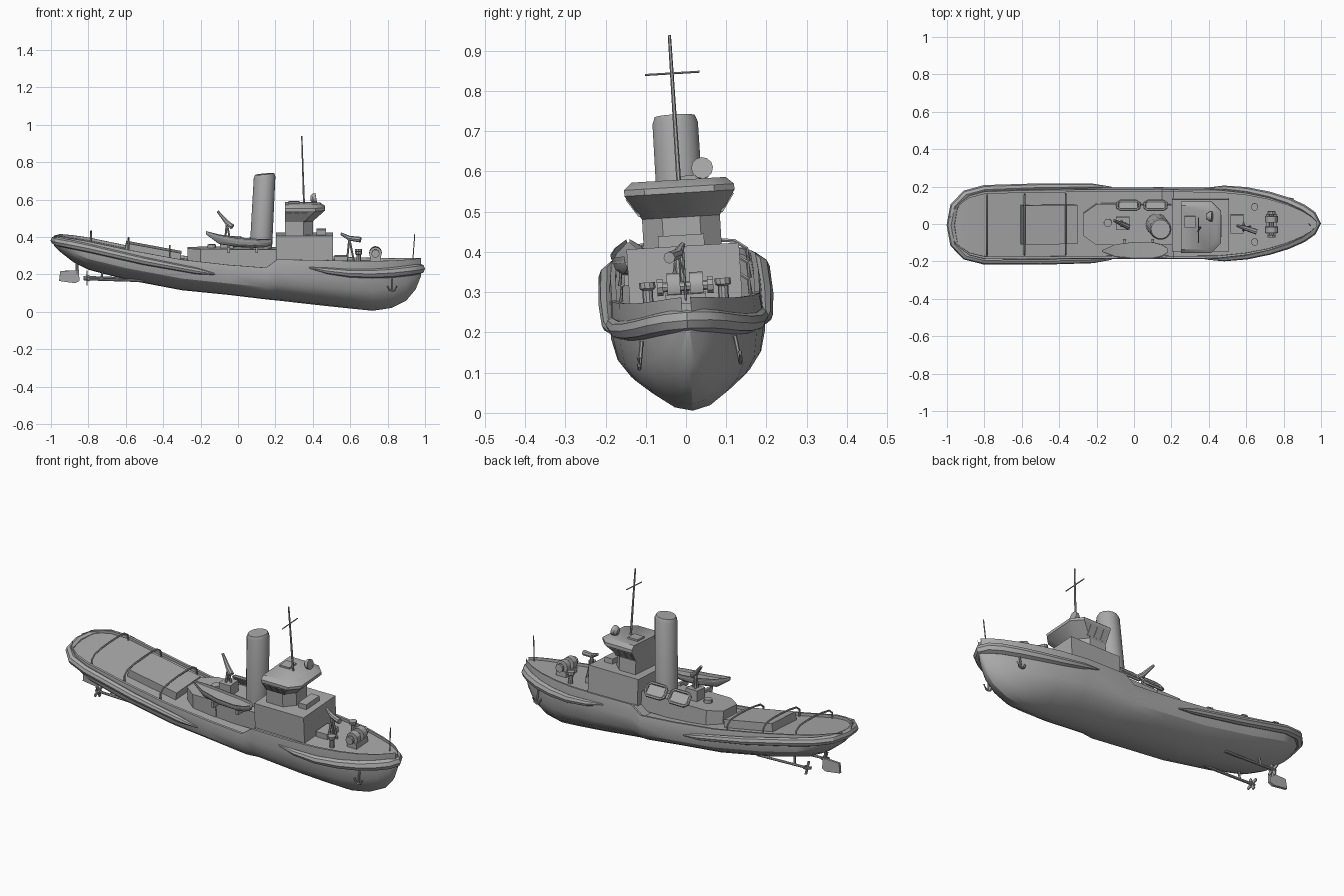
import bpy, bmesh, math
from mathutils import Matrix, Vector

if "Cube" in bpy.data.objects:
    bpy.data.objects.remove(bpy.data.objects["Cube"])

grey = bpy.data.materials.new("hull_grey")
grey.use_nodes = True
grey.diffuse_color = (.4, .4, .4, 1)
grey.node_tree.nodes["Principled BSDF"].inputs["Base Color"].default_value = (.4, .4, .4, 1)

# The whole vessel heels slightly about its long axis
PIVOT = Matrix.Translation((0, 0, .28))
HEEL = PIVOT @ Matrix.Rotation(math.radians(3.5), 4, 'X') @ PIVOT.inverted()


def finish(bm, name):
    bmesh.ops.recalc_face_normals(bm, faces=bm.faces[:])
    mesh = bpy.data.meshes.new(name)
    bm.to_mesh(mesh)
    bm.free()
    mesh.transform(HEEL)
    mesh.materials.append(grey)
    obj = bpy.data.objects.new(name, mesh)
    bpy.context.collection.objects.link(obj)
    bpy.ops.object.select_all(action='DESELECT')
    obj.select_set(True)
    bpy.context.view_layer.objects.active = obj
    bpy.ops.object.shade_smooth_by_angle(angle=math.radians(30))
    return obj


def loft(name, rings, closed=False):
    """Skin a row of equal rings of points, with capped ends unless closed."""
    bm = bmesh.new()
    rows = [[bm.verts.new(p) for p in ring] for ring in rings]
    n = len(rows[0])
    pairs = list(zip(rows, rows[1:])) + ([(rows[-1], rows[0])] if closed else [])
    for a, b in pairs:
        for i in range(n):
            j = (i + 1) % n
            bm.faces.new((a[i], a[j], b[j], b[i]))
    if not closed:
        bm.faces.new(rows[0])
        bm.faces.new(rows[-1])
    return finish(bm, name)


def box(name, centre, size, axis='X', turn=0):
    bm = bmesh.new()
    m = (Matrix.Translation(centre) @ Matrix.Rotation(math.radians(turn), 4, axis)
         @ Matrix.Diagonal((*size, 1)))
    bmesh.ops.create_cube(bm, size=1, matrix=m)
    return finish(bm, name)


def tube(name, points, radii, sides=8, closed=False):
    """Round tube through points, with one radius or one per point."""
    pts = [Vector(p) for p in points]
    n = len(pts)
    if not isinstance(radii, (list, tuple)):
        radii = [radii] * n
    rings = []
    for i, p in enumerate(pts):
        before = pts[i - 1] if closed or i else p
        after = pts[(i + 1) % n] if closed or i < n - 1 else p
        t = (after - before).normalized()
        ref = Vector((1, 0, 0)) if abs(t.z) > .9 else Vector((0, 0, 1))
        u = t.cross(ref).normalized()
        v = u.cross(t)
        rings.append([p + radii[i] * (u * math.cos(a) + v * math.sin(a))
                      for a in (math.tau * k / sides for k in range(sides))])
    return loft(name, rings, closed)


def mirrored(half):
    """Path on the left side continued across the centreline."""
    return half + [(x, -y, z) for x, y, z in reversed(half[:-1])]


def boat(name, stations, section, depth):
    """Stations hold x, half width, sheer height and keel height."""
    rings = []
    for x, w, top, keel in stations:
        side = [(x, w * a, keel + (top - keel) * h) for a, h in section]
        rim = section[-1][0] * w * .93
        side += [(x, rim, top), (x, rim, top - min(depth, (top - keel) / 2))]
        rings.append([(x, 0, keel)] + side + [(x, -y, z) for _, y, z in reversed(side)])
    return loft(name, rings)


# Hull with sheer, raised foredeck and low bulwark
hull_section = [(.3, .04), (.56, .14), (.78, .26), (.93, .42), (1, .72), (.96, 1)]
boat("hull", [
    (-.985, .04, .405, .355), (-.95, .11, .41, .32), (-.88, .165, .4, .265),
    (-.8, .187, .387, .225), (-.6, .192, .345, .172), (-.3, .192, .29, .115),
    (-.05, .192, .262, .09), (.15, .192, .247, .066), (.21, .192, .291, .06),
    (.45, .19, .287, .033), (.6, .173, .282, .017), (.72, .147, .28, .005),
    (.82, .113, .28, .02), (.9, .075, .283, .06), (.95, .04, .286, .12),
    (.978, .012, .288, .19)], hull_section, .015)

# Rubber fenders around stern and bow
stern = mirrored([(-.12, .192, .212), (-.22, .196, .23), (-.5, .197, .283),
                  (-.8, .19, .352), (-.9, .163, .372), (-.96, .1, .38), (-.978, 0, .382)])
taper = [.004, .017, .021, .023, .024, .024]
tube("stern_fender", stern, taper + [.024] + taper[::-1])
bow = mirrored([(.38, .188, .247), (.48, .186, .23), (.6, .172, .216), (.72, .145, .213),
                (.82, .112, .216), (.9, .075, .223), (.95, .04, .228), (.972, 0, .23)])
taper = [.004, .017, .022, .025, .027, .028, .028]
tube("bow_fender", bow, taper + [.028] + taper[::-1])

# Deckhouses
plan = [(-.27, -.06), (-.2, -.11), (-.06, -.11), (-.06, .11), (-.2, .11), (-.27, .06)]
loft("aft_deckhouse", [[(x, y, z) for x, y in plan] for z in (.25, .342)])
box("engine_casing", (.07, 0, .29), (.27, .21, .1))
box("main_deckhouse", (.355, 0, .34), (.305, .28, .15))
box("front_locker", (.445, -.003, .425), (.05, .115, .035))

# Wheelhouse with flared upper walls and chamfered front corners
levels = [(.41, .4, .097), (.487, .4, .097), (.547, .465, .137), (.562, .465, .137), (.58, .44, .117)]
loft("wheelhouse", [[(.25, -w, z), (f - .05, -w, z), (f, .05 - w, z),
                     (f, w - .05, z), (f - .05, w, z), (.25, w, z)] for z, f, w in levels])
for s in (-1, 1):
    for i in range(3):
        box("side_window", (.275 + i * .04, s * .117, .517), (.03, .006, .055), 'X', -s * 34)
box("roof_hatch", (.3, .03, .583), (.06, .06, .012))

# Funnel with bevelled raked top
funnel = []
for z, x, r in [(.33, .122, .06), (.72, .142, .058), (.738, .142, .051)]:
    ring = [math.tau * k / 14 for k in range(14)]
    funnel.append([(x + r * math.cos(a), r * math.sin(a), z + .1 * r * math.cos(a))
                   for a in ring])
loft("funnel", funnel)

# Mast, yard, bow staff and searchlight
tube("mast", [(.353, 0, .57), (.341, -.001, .94)], [.006, .004], 6)
tube("yard", [(.344, -.068, .845), (.344, .068, .845)], .003, 6)
tube("bow_staff", [(.935, 0, .28), (.945, 0, .415)], .003, 6)
tube("searchlight_stand", [(.4, .06, .57), (.4, .06, .6)], .006, 6)
tube("searchlight", [(.388, .06, .603), (.4, .06, .603), (.418, .06, .606)], [.014, .025, .027], 12)

# Lifeboat on chocks to the right, framed rafts to the left
boat_y = Matrix.Translation((0, -.135, 0))
lifeboat = boat("lifeboat", [
    (-.172, .004, .432, .415), (-.1, .034, .412, .362), (0, .046, .396, .346),
    (.1, .045, .388, .342), (.15, .033, .388, .346), (.18, .012, .39, .36)],
    [(.4, .05), (.8, .35), (1, 1)], .015)
lifeboat.data.transform(boat_y)
for x in (-.05, .1):
    box("lifeboat_chock", (x, -.115, .34), (.015, .07, .03))
for x in (-.03, .115):
    corners = [(-.058, -.02), (-.042, -.035), (.042, -.035), (.058, -.02),
               (.058, .02), (.042, .035), (-.042, .035), (-.058, .02)]
    tube("raft_frame", [(x + a, .105 - b * .6, .365 + b * .8) for a, b in corners], .008, 6, True)
    box("raft_floor", (x, .102, .362), (.1, .06, .006), 'X', 127)


# Water monitors on pedestals
def monitor(x, y, base, pivot, tail, muzzle):
    for a in range(3):
        c, s = math.cos(a * math.tau / 3), math.sin(a * math.tau / 3)
        tube("monitor_leg", [(x + .025 * c, y + .025 * s, base), (x, y, pivot)], .006, 6)
    tube("monitor_barrel", [tail, (x, y, pivot), muzzle], [.015, .013, .007], 8)


monitor(-.06, .01, .34, .478, (-.03, -.005, .455), (-.108, .035, .535))
monitor(.595, -.015, .27, .395, (.655, -.035, .388), (.55, 0, .418))
tube("monitor_platform", [(-.14, .01, .335), (-.14, .01, .36)], .022, 12)
box("monitor_bench", (-.06, .01, .37), (.07, .07, .06))
box("foredeck_hatch", (.55, 0, .285), (.07, .1, .03))

# Foredeck windlass and bollards
tube("windlass_axle", [(.735, -.07, .315), (.735, .07, .315)], .012, 8)
for s in (-1, 1):
    tube("windlass_drum", [(.735, s * .012, .315), (.735, s * .045, .315)], .034, 12)
    tube("windlass_end", [(.735, s * .055, .315), (.735, s * .07, .315)], .022, 10)
    y = s * .094
    tube("bollard", [(.645, y, .26), (.645, y, .31), (.645, y, .315), (.645, y, .33)],
         [.013, .013, .02, .02], 10)
box("windlass_base", (.735, 0, .28), (.06, .1, .03))

# Cargo hatch and towing hoops on the sloping aft deck
box("cargo_hatch", (-.455, 0, .322), (.3, .21, .05), 'Y', 10.5)
for x, z in [(-.785, .375), (-.585, .34), (-.365, .298)]:
    tube("towing_hoop", mirrored([(x, .162, z - .015), (x, .158, z + .025),
                                  (x, .13, z + .045), (x, .07, z + .052),
                                  (x, 0, z + .054)]), .005, 6)

# Anchors on both bows
for s in (-1, 1):
    y = s * .126
    tube("anchor_shank", [(.825, y - s * .01, .185), (.825, y, .118)], .005, 6)
    tube("anchor_arms", [(.8, y, .145), (.81, y, .124), (.825, y, .117),
                         (.84, y, .124), (.85, y, .145)], .005, 6)

# Rudder, propeller shafts and propellers
blade = [(-.957, .165), (-.95, .218), (-.85, .222), (-.848, .165), (-.87, .153)]
loft("rudder", [[(x, y, z) for x, z in blade] for y in (-.007, .007)])
tube("rudder_stock", [(-.86, 0, .2), (-.86, 0, .28)], .008, 8)
for s in (-1, 1):
    y = s * .08
    tube("propeller_shaft", [(-.82, y, .18), (-.5, y, .17)], .007, 8)
    tube("shaft_strut", [(-.73, y, .18), (-.72, y * .9, .245)], .006, 6)
    tube("propeller_hub", [(-.825, y, .18), (-.795, y, .18)], [.006, .012], 8)
    for k in range(4):
        a = math.radians(90 * k + 20)
        c, d = math.cos(a), math.sin(a)
        m = .02
        box("propeller_blade", (-.808, y + m * c, .18 + m * d), (.006, .03, .016),
            'X', math.degrees(a))
